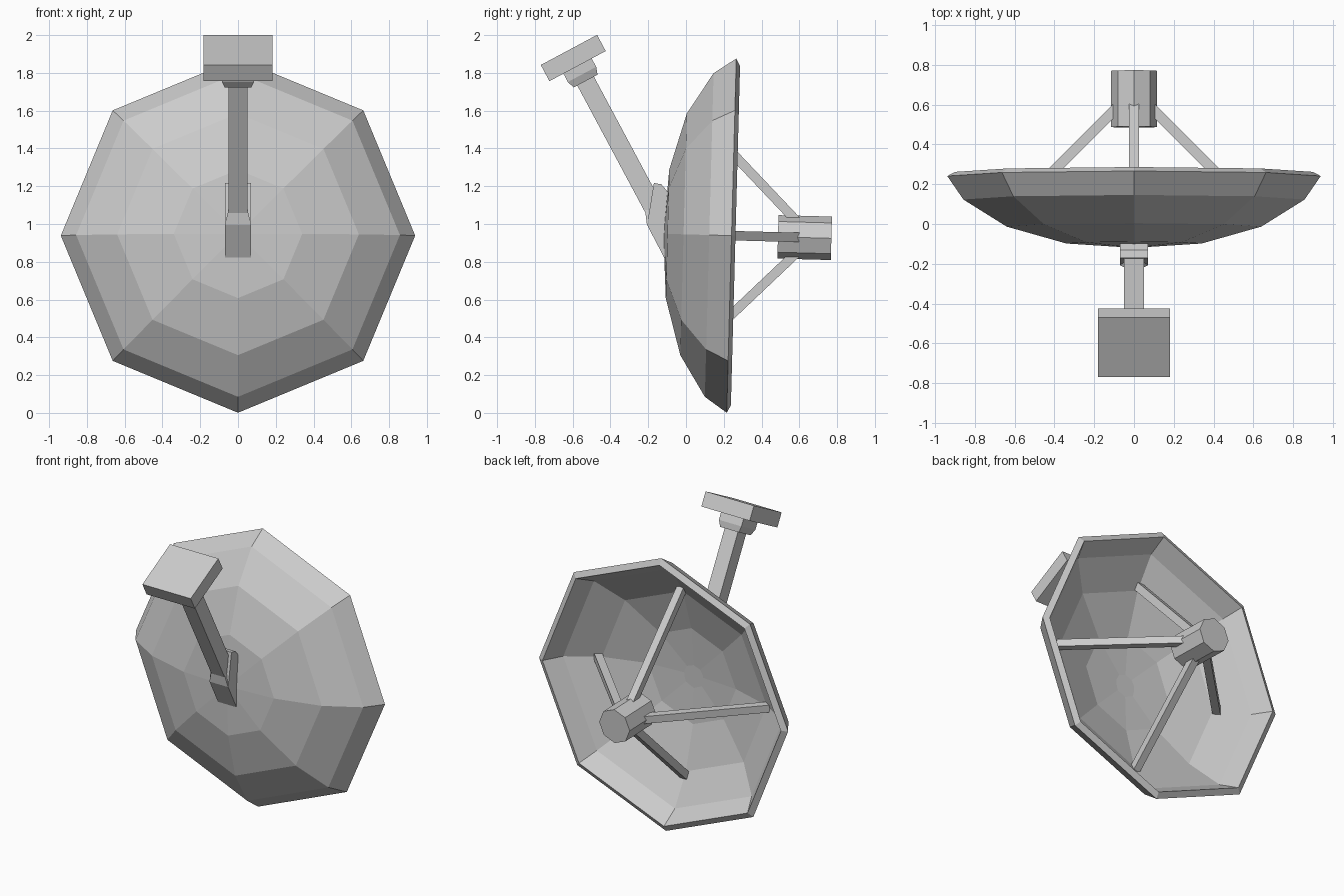
import bpy, bmesh, math
from mathutils import Vector, Matrix

if "Cube" in bpy.data.objects:
    bpy.data.objects.remove(bpy.data.objects["Cube"])

# Dish assembly is built around the y axis, then leaned back slightly
TILT = Matrix.Translation((0, 0, 0.945)) @ Matrix.Rotation(-0.027, 4, 'X')


def finish(name, bm, matrix=Matrix()):
    bmesh.ops.recalc_face_normals(bm, faces=bm.faces)
    me = bpy.data.meshes.new(name)
    bm.to_mesh(me)
    bm.free()
    ob = bpy.data.objects.new(name, me)
    ob.matrix_world = matrix
    bpy.context.collection.objects.link(ob)
    return ob


def loft(name, rings, matrix=Matrix(), caps=True):
    """Skin a list of equal-length point rings."""
    bm = bmesh.new()
    vs = [[bm.verts.new(p) for p in r] for r in rings]
    n = len(vs[0])
    for a, b in zip(vs, vs[1:]):
        for i in range(n):
            j = (i + 1) % n
            bm.faces.new((a[i], a[j], b[j], b[i]))
    if caps:
        bm.faces.new(vs[0])
        bm.faces.new(vs[-1])
    bmesh.ops.remove_doubles(bm, verts=bm.verts, dist=1e-5)
    return finish(name, bm, matrix)


def octagon(r, y):
    return [(r * math.cos(k * math.pi / 4), y, r * math.sin(k * math.pi / 4)) for k in range(8)]


def rect(c, u, v):
    c, u, v = Vector(c), Vector(u), Vector(v)
    return [c - u - v, c + u - v, c + u + v, c - u + v]


# Dish shell: outer skin, lip, inner skin
profile = [(0, -.12), (.34, -.098), (.64, -.013), (.857, .123), (.938, .241),
           (.898, .262), (.825, .142), (.62, .018), (.33, -.066), (0, -.088)]
loft("dish", [octagon(r, y) for r, y in profile], TILT, caps=False)

# Receiver at the focus
loft("receiver", [octagon(.115, .487), octagon(.115, .77)], TILT)

# Four square struts from dish to receiver
a, b = Vector((.655, .015, 0)), Vector((.08, .59, 0))
side = (b - a).normalized().cross(Vector((0, 0, 1))) * .025
for k in range(4):
    spin = Matrix.Rotation(k * math.pi / 2, 4, 'Y')
    loft(f"strut_{k + 1}", [rect(p, side, (0, 0, .025)) for p in (a, b)], TILT @ spin)

# Mounting arm parts along a slanted axis: (distance, half width, half depth)
base = Vector((0, -.574, 1.836))
along = Vector((0, .472, -.882)).normalized()
across = Vector((0, .882, .472)).normalized()


def arm_part(name, sections):
    loft(name, [rect(base + along * t, (hx, 0, 0), across * hv) for t, hx, hv in sections])


arm_part("mount_plate", [(-.097, .182, .169), (0, .182, .169)])
arm_part("mount_collar", [(0, .085, .085), (.05, .085, .085), (.09, .07, .072)])
arm_part("support_arm", [(.08, .05, .05), (.86, .05, .05)])

# Bracket joining the arm to the back of the dish
outline = [(-.17, 1.217), (-.13, 1.21), (-.1, 1.175), (-.08, 1.1), (-.085, .83),
           (-.116, .823), (-.206, .995)]
loft("bracket", [[(x, y, z) for y, z in outline] for x in (-.07, .07)])

# Flared elbow between arm and bracket
loft("elbow", [rect((0, -.167, 1.075), (.05, 0, 0), (0, .05, 0)),
               rect((0, -.157, .995), (.07, 0, 0), (0, .05, 0))])
